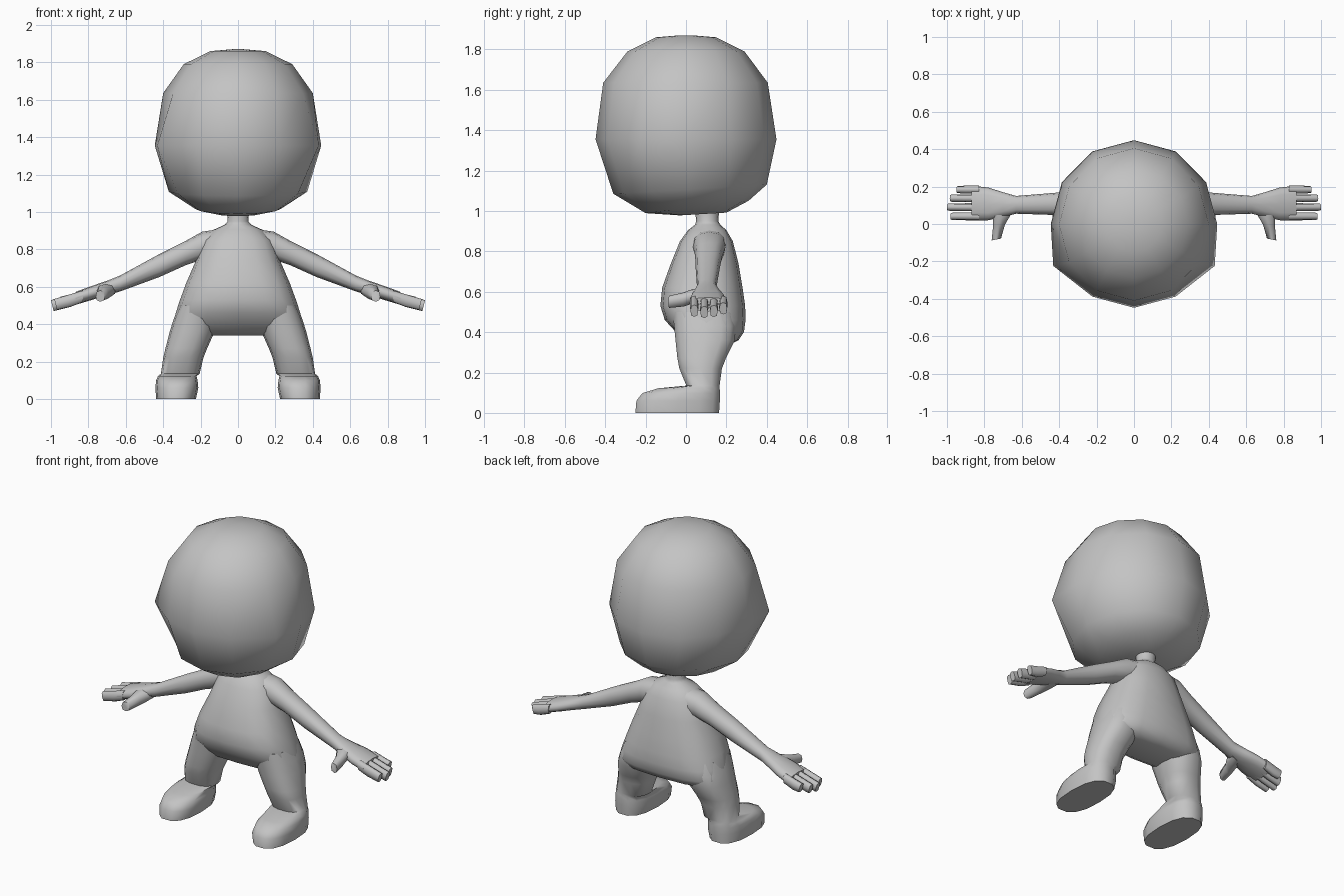
import bpy, bmesh, math
from mathutils import Vector

skin = bpy.data.materials.new("plain grey")
skin.diffuse_color = (0.55, 0.55, 0.55, 1)


def ring(c, u, v, n, p=2.0):
    """Closed superellipse: centre c, half-axis vectors u and v, n points."""
    c, u, v = Vector(c), Vector(u), Vector(v)
    pts = []
    for i in range(n):
        a = 2 * math.pi * i / n
        s, t = math.cos(a), math.sin(a)
        pts.append(c + u * math.copysign(abs(s) ** (2 / p), s)
                   + v * math.copysign(abs(t) ** (2 / p), t))
    return pts


def flat_ring(z, x0, x1, y0, y1, n, p=2.0, tilt=0.0):
    """Horizontal section, optionally tilted so that its back is higher."""
    ry = (y1 - y0) / 2
    return ring(((x0 + x1) / 2, (y0 + y1) / 2, z),
                ((x1 - x0) / 2, 0, 0), (0, ry, tilt * ry), n, p)


def side_ring(x, z0, z1, y0, y1, n, p=2.0, lean=0.0):
    """Section across an arm or finger."""
    rz = (z1 - z0) / 2
    return ring((x, (y0 + y1) / 2, (z0 + z1) / 2),
                (0, (y1 - y0) / 2, 0), (lean * rz, 0, rz), n, p)


def loft(name, rings, mirror=False, tweak=None):
    bm = bmesh.new()
    rows = [[bm.verts.new(q) for q in r] for r in rings]
    n = len(rows[0])
    for a, b in zip(rows, rows[1:]):
        for i in range(n):
            j = (i + 1) % n
            bm.faces.new((a[i], a[j], b[j], b[i]))
    bm.faces.new(rows[0])
    bm.faces.new(rows[-1])
    if tweak:
        for v in bm.verts:
            tweak(v)
    bmesh.ops.recalc_face_normals(bm, faces=bm.faces)
    me = bpy.data.meshes.new(name)
    bm.to_mesh(me)
    bm.free()
    ob = bpy.data.objects.new(name, me)
    bpy.context.collection.objects.link(ob)
    me.materials.append(skin)
    bpy.ops.object.select_all(action='DESELECT')
    ob.select_set(True)
    bpy.context.view_layer.objects.active = ob
    bpy.ops.object.shade_smooth_by_angle(angle=math.radians(62))
    if mirror:
        m = ob.modifiers.new("mirror", 'MIRROR')
        m.use_axis[0] = True
    return ob


# head: twelve-sided ball with a lower front of the chin
def cheeks(v):
    if 1.3 < v.co.z < 1.4 and abs(v.co.x) > 0.36 and v.co.y < -0.15:
        v.co.x *= 1.12


head = [  # z, half width, front, back, tilt
    (0.985, 0.10, -0.03, 0.20, 0.06), (1.02, 0.235, -0.20, 0.31, 0.12),
    (1.108, 0.37, -0.36, 0.40, 0.06), (1.355, 0.445, -0.448, 0.448, 0.0),
    (1.635, 0.40, -0.41, 0.405, 0), (1.79, 0.29, -0.29, 0.29, 0),
    (1.86, 0.147, -0.15, 0.15, 0), (1.87, 0.03, -0.03, 0.03, 0)]
loft("head", [flat_ring(z, -w, w, f, b, 12, 2, t) for z, w, f, b, t in head],
     tweak=cheeks)

# neck and torso: pear shape with a belly, squarer towards the hips
torso = [  # z, half width, front, back, squareness
    (1.01, 0.06, 0.045, 0.165, 2), (0.95, 0.055, 0.05, 0.16, 2),
    (0.932, 0.07, 0.045, 0.17, 2), (0.905, 0.13, 0.01, 0.20, 2.2),
    (0.85, 0.185, -0.03, 0.232, 2.3), (0.74, 0.225, -0.075, 0.26, 2.4),
    (0.62, 0.277, -0.118, 0.28, 2.5), (0.53, 0.31, -0.127, 0.293, 2.6),
    (0.46, 0.333, -0.105, 0.295, 2.7), (0.40, 0.345, -0.05, 0.287, 2.8),
    (0.36, 0.33, -0.01, 0.26, 2.8), (0.34, 0.25, 0.03, 0.22, 2.8)]
loft("torso", [flat_ring(z, -w, w, f, b, 16, p) for z, w, f, b, p in torso])

# legs running down into big rounded feet
leg = [  # z, inner x, outer x, front, back
    (0.50, 0.10, 0.315, -0.07, 0.24), (0.43, 0.11, 0.343, -0.062, 0.25),
    (0.36, 0.125, 0.365, -0.055, 0.245), (0.27, 0.165, 0.388, -0.045, 0.20),
    (0.22, 0.185, 0.40, -0.035, 0.18), (0.135, 0.205, 0.412, 0.0, 0.168),
    (0.122, 0.222, 0.428, -0.14, 0.17), (0.098, 0.216, 0.438, -0.22, 0.172),
    (0.06, 0.212, 0.442, -0.25, 0.172), (0.0, 0.225, 0.437, -0.255, 0.168)]
loft("leg", [flat_ring(*r, 14, 2.5) for r in leg], mirror=True)

# arms with a broad flat palm
arm = [  # x, bottom, top, front, back
    (0.08, 0.76, 0.91, 0.03, 0.20), (0.19, 0.745, 0.895, 0.035, 0.195),
    (0.28, 0.715, 0.845, 0.045, 0.18), (0.42, 0.652, 0.775, 0.048, 0.167),
    (0.63, 0.575, 0.66, 0.055, 0.15), (0.70, 0.555, 0.632, 0.038, 0.17),
    (0.78, 0.53, 0.605, 0.02, 0.195), (0.87, 0.503, 0.572, 0.018, 0.205)]
loft("arm", [side_ring(*r, 12, 2.3) for r in arm], mirror=True)

# four fingers
for i, (y, tip) in enumerate([(0.041, 0.975), (0.09, 0.993),
                              (0.138, 0.978), (0.184, 0.942)]):
    dz = -0.36 * (tip - 0.84)
    w = 0.021
    loft("finger_%d" % (i + 1),
         [side_ring(0.83, 0.518, 0.58, y - w, y + w, 8, 2.6),
          side_ring(0.90, 0.493, 0.557, y - w, y + w, 8, 2.8, 0.2),
          side_ring(tip, 0.525 + dz, 0.583 + dz, y - w + .002, y + w - .002,
                    8, 3, 0.25)], mirror=True)

# thumb pointing forwards
thumb = [  # x, y, z, half width, half height
    (0.70, 0.10, 0.585, 0.055, 0.03), (0.708, 0.035, 0.578, 0.046, 0.036),
    (0.722, -0.01, 0.562, 0.032, 0.035), (0.736, -0.083, 0.55, 0.025, 0.03)]
loft("thumb", [ring((x, y, z), (w, -0.2 * w, 0), (0, 0, h), 8, 2.4)
               for x, y, z, w, h in thumb], mirror=True)
